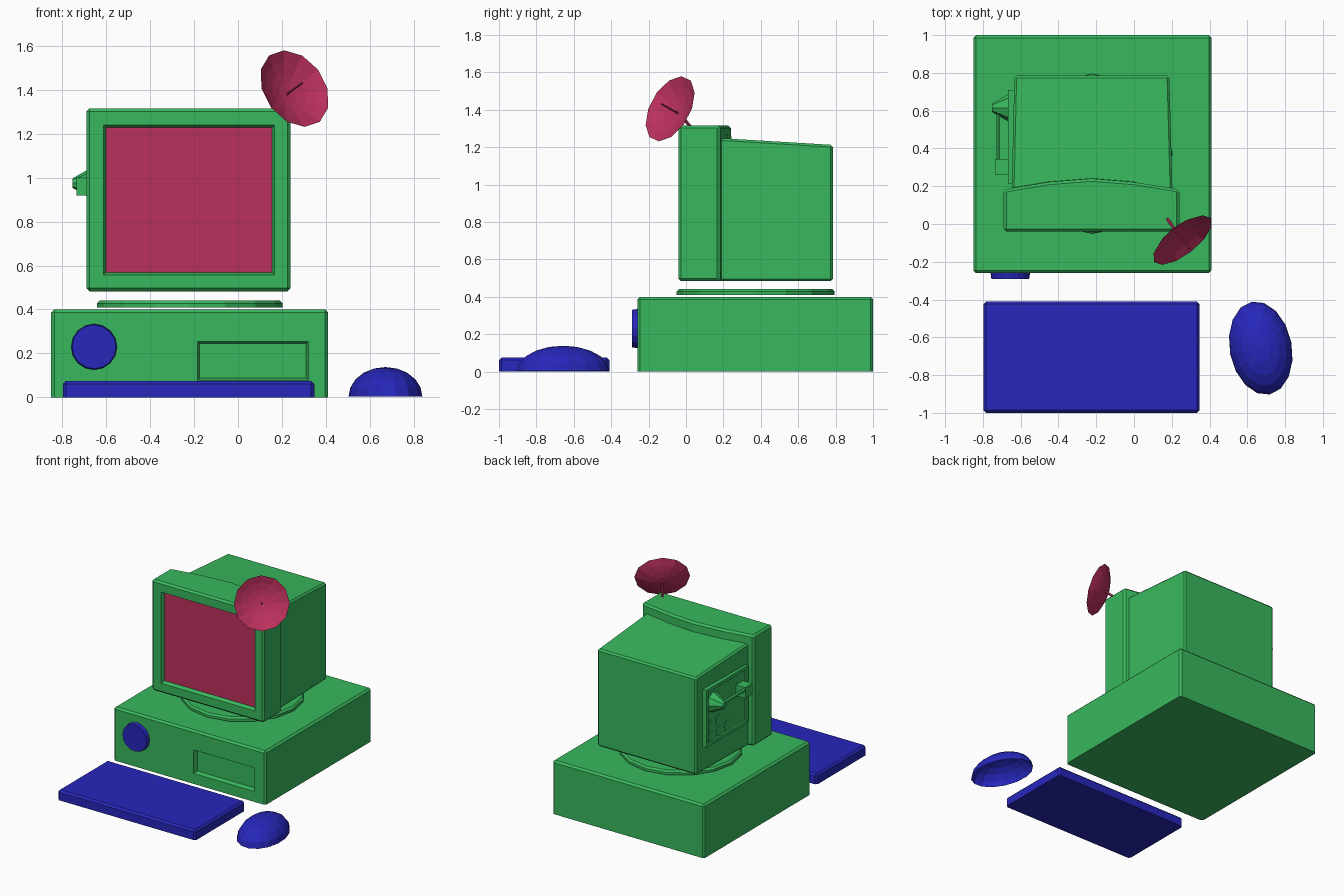
import bpy, bmesh, math
from mathutils import Vector, Matrix

if "Cube" in bpy.data.objects:
    bpy.data.objects.remove(bpy.data.objects["Cube"])


def material(name, rgb):
    m = bpy.data.materials.new(name)
    m.diffuse_color = (*rgb, 1)
    m.use_nodes = True
    m.node_tree.nodes["Principled BSDF"].inputs["Base Color"].default_value = m.diffuse_color
    return m


GREEN = material("green", (0.04, 0.48, 0.11))
BLUE = material("blue", (0.02, 0.02, 0.5))
RED = material("crimson", (0.5, 0.03, 0.11))


def finish(bm, name, mat, recalc=True):
    if recalc:
        bmesh.ops.recalc_face_normals(bm, faces=bm.faces)
    me = bpy.data.meshes.new(name)
    bm.to_mesh(me)
    bm.free()
    me.materials.append(mat)
    ob = bpy.data.objects.new(name, me)
    bpy.context.collection.objects.link(ob)
    return ob


def prism(bottom, z0, z1, top=None):
    bm = bmesh.new()
    n = len(bottom)
    lo = [bm.verts.new((x, y, z0)) for x, y in bottom]
    hi = [bm.verts.new((x, y, z1)) for x, y in (top or bottom)]
    bm.faces.new(lo[::-1])
    bm.faces.new(hi)
    for i in range(n):
        bm.faces.new((lo[i], lo[(i + 1) % n], hi[(i + 1) % n], hi[i]))
    bm.normal_update()
    return bm


def box(x0, x1, y0, y1, z0, z1):
    return prism([(x0, y0), (x1, y0), (x1, y1), (x0, y1)], z0, z1)


def chamfer(bm, width, keep_base=False):
    low = min(v.co.z for v in bm.verts)
    edges = [e for e in bm.edges if e.calc_face_angle(0) > 0.6 and not
             (keep_base and all(v.co.z < low + 1e-5 for v in e.verts))]
    bmesh.ops.bevel(bm, geom=edges, offset=width, segments=1, affect='EDGES')
    bm.normal_update()


def recess(bm, direction, rect, depth, slope=0.01):
    """Cut a sloped pocket into the largest face looking along direction.
    rect = (a0, a1, z0, z1) with a the horizontal axis of that face."""
    d = Vector(direction)
    f = max((f for f in bm.faces if f.normal.dot(d) > 0.95), key=lambda f: f.calc_area())
    axis = 0 if abs(d.y) > 0.5 else 1
    a0, a1, z0, z1 = rect
    for shrink, push in ((0, 0), (slope, depth)):
        bmesh.ops.inset_region(bm, faces=[f], thickness=0.005)
        c = f.calc_center_median()
        for v in f.verts:
            v.co[axis] = a0 + shrink if v.co[axis] < c[axis] else a1 - shrink
            v.co.z = z0 + shrink if v.co.z < c.z else z1 - shrink
            v.co -= d * push


def rod(name, p, q, r1, r2, sides, mat):
    p, q = Vector(p), Vector(q)
    bm = bmesh.new()
    rot = (q - p).to_track_quat('Z', 'Y').to_matrix().to_4x4()
    bmesh.ops.create_cone(bm, cap_ends=True, segments=sides, radius1=r1, radius2=r2,
                          depth=(q - p).length,
                          matrix=Matrix.Translation((p + q) / 2) @ rot)
    return finish(bm, name, mat)


def bowl(name, profile, sides, matrix, mat, flip=False):
    """Open spun sheet; profile holds (radius, height) from rim to apex."""
    bm = bmesh.new()
    rings = [[bm.verts.new((r * math.cos(math.tau * i / sides),
                            r * math.sin(math.tau * i / sides), h)) for i in range(sides)]
             for r, h in profile[:-1]]
    tip = bm.verts.new((0, 0, profile[-1][1]))
    for i in range(sides):
        j = (i + 1) % sides
        for a, b in zip(rings, rings[1:]):
            bm.faces.new((a[i], a[j], b[j], b[i]))
        bm.faces.new((rings[-1][i], rings[-1][j], tip))
    if flip:
        bmesh.ops.reverse_faces(bm, faces=bm.faces)
    bm.transform(matrix)
    return finish(bm, name, mat, recalc=False)


# desktop case with drive slot
bm = box(-0.85, 0.41, -0.26, 1.0, 0, 0.4)
chamfer(bm, 0.014, keep_base=True)
recess(bm, (0, -1, 0), (-0.185, 0.32, 0.078, 0.255), 0.03)
finish(bm, "computer_case", GREEN)

# round button on the case
rod("case_button", (-0.655, -0.25, 0.23), (-0.655, -0.29, 0.23), 0.106, 0.1, 16, BLUE)

# swivel disc under the monitor
rod("swivel_base", (-0.22, 0.372, 0.41), (-0.22, 0.372, 0.428), 0.4225, 0.4225, 16, GREEN)
rod("swivel_base_top", (-0.22, 0.372, 0.428), (-0.22, 0.372, 0.441), 0.4225, 0.41, 16, GREEN)

# monitor front housing with bowed rear and screen pocket
outline = [(-0.69, -0.04), (0.24, -0.04), (0.24, 0.18), (0.2, 0.19), (0, 0.25),
           (-0.225, 0.268), (-0.45, 0.25), (-0.645, 0.19), (-0.69, 0.18)]
upper = [(x, y - 0.028 if y > 0.2 else y) for x, y in outline]
bm = prism(outline, 0.483, 1.315, upper)
chamfer(bm, 0.014)
recess(bm, (0, -1, 0), (-0.612, 0.167, 0.557, 1.24), 0.03, 0.012)
finish(bm, "monitor_front", GREEN)

# screen
finish(box(-0.602, 0.157, -0.012, 0.0, 0.567, 1.23), "screen", RED)

# monitor rear housing, tapering to the back
bm = prism([(-0.648, 0.15), (0.204, 0.15), (0.187, 0.785), (-0.633, 0.785)], 0.483, 1.25)
for v in bm.verts:
    if v.co.y > 0.5 and v.co.z > 1:
        v.co.z = 1.212
chamfer(bm, 0.012)
finish(bm, "monitor_rear", GREEN)

# connector panel on the left side
bm = box(-0.667, -0.62, 0.215, 0.71, 0.67, 1.10)
recess(bm, (-1, 0, 0), (0.24, 0.685, 0.695, 1.075), 0.01, 0.004)
finish(bm, "side_panel", GREEN)
for i, (y, z) in enumerate([(0.64, 0.81), (0.55, 0.82), (0.64, 0.73), (0.545, 0.735), (0.45, 0.74)]):
    rod(f"socket_{i + 1}", (-0.65, y, z), (-0.66, y, z), 0.038, 0.038, 12, GREEN)

# plug, cable and clamp on the panel
rod("plug", (-0.655, 0.615, 0.975), (-0.752, 0.615, 0.975), 0.078, 0.022, 8, GREEN)
rod("cable", (-0.72, 0.60, 0.975), (-0.72, 0.33, 0.975), 0.013, 0.013, 6, GREEN)
finish(box(-0.735, -0.655, 0.26, 0.345, 0.918, 1.0), "cable_clamp", GREEN)

# keyboard slab
bm = box(-0.797, 0.347, -1.0, -0.41, 0, 0.075)
chamfer(bm, 0.014, keep_base=True)
finish(bm, "keyboard", BLUE)

# mouse, an open half ellipsoid
steps = 5
dome = [(math.cos(a), math.sin(a)) for a in (math.pi / 2 * k / steps for k in range(steps + 1))]
place = (Matrix.Translation((0.671, -0.657, 0.004)) @ Matrix.Rotation(math.radians(11), 4, 'Z')
         @ Matrix.Diagonal((0.165, 0.25, 0.134, 1)))
bowl("mouse", dome, 16, place, BLUE)

# dish antenna facing front right and upward
n = Vector((0.56, -0.72, 0.40)).normalized()
rim = Vector((0.257, -0.085, 1.405))
aim = n.to_track_quat('Z', 'Y').to_matrix().to_4x4()
R, depth = 0.19, 0.058
curve = [(R * t, -depth * (1 - t * t)) for t in (1, 0.75, 0.5, 0.25, 0)]
bowl("dish", curve, 12, Matrix.Translation(rim) @ aim, RED)
apex = rim - n * depth
rod("dish_feed", apex, rim + n * 0.065, 0.005, 0.005, 6, RED)
rod("dish_stem", apex, (0.175, 0.03, 1.305), 0.009, 0.009, 6, RED)
